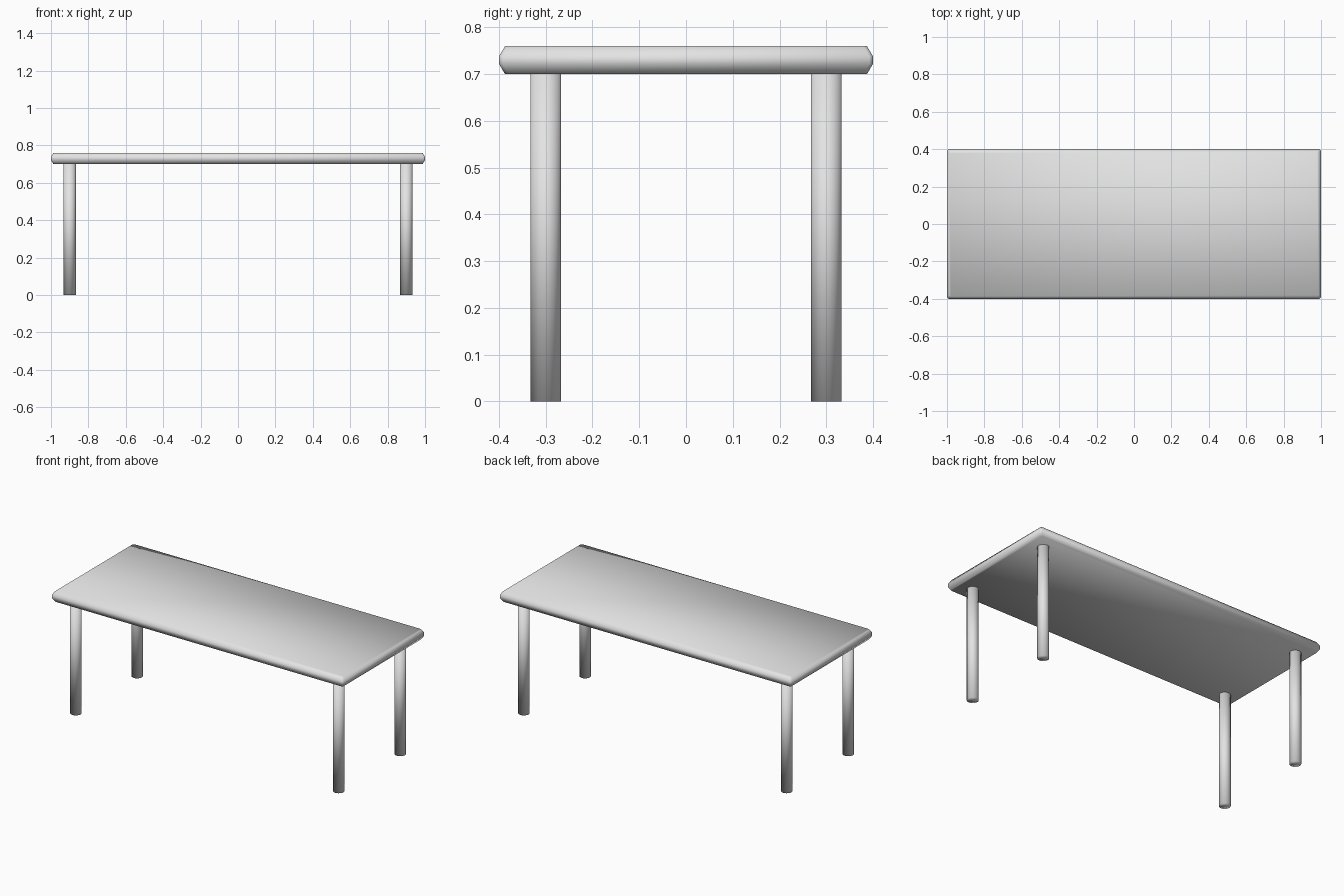
import bpy, bmesh, math

if "Cube" in bpy.data.objects:
    bpy.data.objects.remove(bpy.data.objects["Cube"])

grey = bpy.data.materials.new("light grey")
grey.diffuse_color = (0.76, 0.77, 0.76, 1)
grey.use_nodes = True
grey.node_tree.nodes["Principled BSDF"].inputs["Base Color"].default_value = grey.diffuse_color


def finish(name, bm):
    bmesh.ops.recalc_face_normals(bm, faces=bm.faces)
    for f in bm.faces:
        f.smooth = True
    mesh = bpy.data.meshes.new(name)
    bm.to_mesh(mesh)
    bm.free()
    mesh.materials.append(grey)
    obj = bpy.data.objects.new(name, mesh)
    bpy.context.collection.objects.link(obj)
    return obj


# Table top: stacked rectangles with a bevelled rim and slightly cut corners
def ring(bm, inset, z, cut=0.008):
    x, y = 1 - inset, 0.4 - inset
    pts = []
    for sx, sy in ((1, 1), (-1, 1), (-1, -1), (1, -1)):
        corner = [(sx * x, sy * (y - cut), z), (sx * (x - cut), sy * y, z)]
        pts += corner if sx * sy > 0 else corner[::-1]
    return [bm.verts.new(p) for p in pts]


bm = bmesh.new()
rings = [ring(bm, i, z) for i, z in
         ((0.013, 0.70), (0.0, 0.722), (0.0, 0.738), (0.013, 0.76))]
for a, b in zip(rings, rings[1:]):
    for i in range(8):
        j = (i + 1) % 8
        bm.faces.new((a[i], a[j], b[j], b[i]))
bm.faces.new(rings[0][::-1])
bm.faces.new(rings[-1])
finish("table_top", bm)

# Four round legs
for xn, sx in (("left", -1), ("right", 1)):
    for yn, sy in (("front", -1), ("back", 1)):
        bm = bmesh.new()
        bmesh.ops.create_cone(bm, cap_ends=True, segments=24, radius1=0.033,
                              radius2=0.033, depth=0.705)
        leg = finish(f"{yn}_{xn}_leg", bm)
        leg.location = (0.9 * sx, 0.3 * sy, 0.3525)
